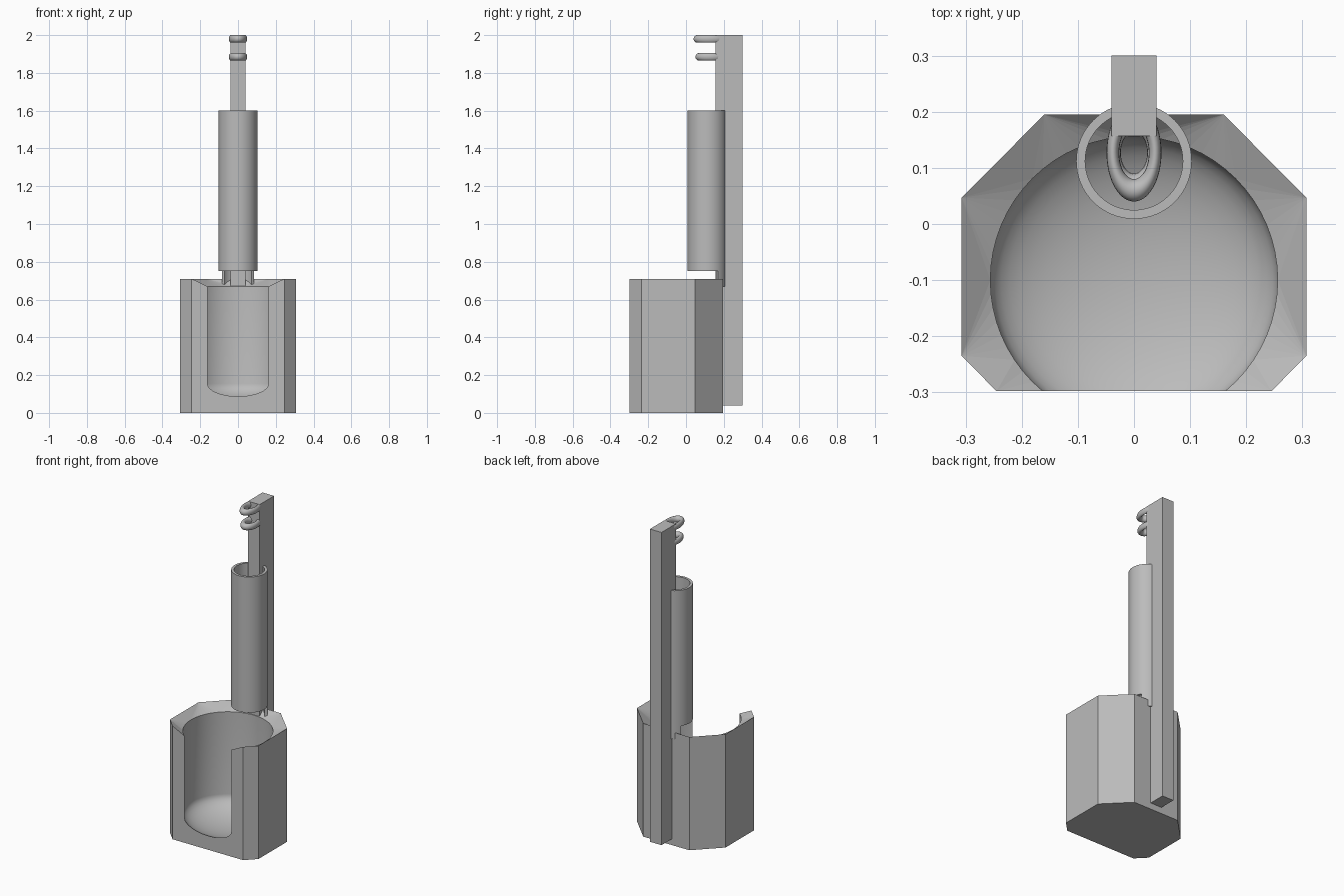
import bpy, bmesh, math
from mathutils import Matrix, Vector

cube = bpy.data.objects.get("Cube")
if cube:
    bpy.data.objects.remove(cube, do_unlink=True)

grey = bpy.data.materials.new("plain grey")
grey.use_nodes = True
COLOUR = (0.5, 0.5, 0.5, 1)
grey.diffuse_color = COLOUR
grey.node_tree.nodes["Principled BSDF"].inputs["Base Color"].default_value = COLOUR


def finish(bm, name, smooth_angle=None):
    bmesh.ops.recalc_face_normals(bm, faces=bm.faces)
    mesh = bpy.data.meshes.new(name)
    if smooth_angle:
        for f in bm.faces:
            f.smooth = True
    bm.to_mesh(mesh)
    bm.free()
    if smooth_angle:
        mesh.set_sharp_from_angle(angle=math.radians(smooth_angle))
    mesh.materials.append(grey)
    obj = bpy.data.objects.new(name, mesh)
    bpy.context.collection.objects.link(obj)
    return obj


def revolve(bm, profile, centre_y, steps, start=0, sweep=360, closed=False):
    """Turn a (radius, z) profile about a vertical axis."""
    turn = Matrix.Rotation(math.radians(start), 3, 'Z')
    axis = Vector((0, centre_y, 0))
    verts = [bm.verts.new(axis + turn @ Vector((r, 0, z))) for r, z in profile]
    pairs = list(zip(verts, verts[1:]))
    if closed:
        pairs.append((verts[-1], verts[0]))
    edges = [bm.edges.new(p) for p in pairs]
    bmesh.ops.spin(bm, geom=verts + edges, cent=axis, axis=(0, 0, 1),
                   angle=math.radians(sweep), steps=steps)
    bmesh.ops.remove_doubles(bm, verts=bm.verts, dist=0.0001)


# Holder: an eight-sided block with a round, bowl-bottomed bore open at the front
FRONT, TOP, RIM = -0.298, 0.71, 0.67
BORE_Y, BORE_R, FLOOR, BOWL = -0.1, 0.256, 0.155, 0.107

bm = bmesh.new()
arc = [math.radians(90 * i / 12) for i in range(13)]
profile = [(BORE_R * math.sin(a), FLOOR - BOWL * math.cos(a)) for a in arc]
revolve(bm, profile + [(BORE_R, RIM)], BORE_Y, 64)
bmesh.ops.bisect_plane(bm, geom=bm.verts[:] + bm.edges[:] + bm.faces[:], dist=0.00001,
                       plane_co=(0, FRONT, 0), plane_no=(0, -1, 0), clear_outer=True)
for f in bm.faces:
    f.smooth = True


def heading(v):
    return math.atan2(v.co.x, v.co.y - BORE_Y)


inner = sorted((v for v in bm.verts if v.co.z > RIM - 0.001), key=heading)
mouth = sorted((v for v in bm.verts if v.co.y < FRONT + 0.0001),
               key=lambda v: (round(v.co.x, 3), v.co.z if v.co.x > 0 else -v.co.z))

half = [(-0.245, FRONT), (-0.307, -0.235), (-0.307, 0.047), (-0.16, 0.195)]
outline = half + [(-x, y) for x, y in reversed(half)]
outer = [bm.verts.new((x, y, TOP)) for x, y in outline]
base = [bm.verts.new((x, y, 0)) for x, y in outline]
bm.faces.new(base)
for i in range(len(outline) - 1):
    bm.faces.new((base[i], base[i + 1], outer[i + 1], outer[i]))
bm.faces.new([base[0], base[-1], outer[-1]] + mouth[::-1] + [outer[0]])

# Sloping faceted rim between the outline and the bore
i = j = 0
while i < len(outer) - 1 or j < len(inner) - 1:
    step_outer = j == len(inner) - 1 or (
        i < len(outer) - 1 and
        heading(outer[i]) + heading(outer[i + 1]) < heading(inner[j]) + heading(inner[j + 1]))
    if step_outer:
        bm.faces.new((outer[i], outer[i + 1], inner[j]))
        i += 1
    else:
        bm.faces.new((outer[i], inner[j + 1], inner[j]))
        j += 1
finish(bm, "holder")

# Back post
bm = bmesh.new()
bmesh.ops.create_cube(bm, size=1)
low, high = Vector((-0.04, 0.157, 0.04)), Vector((0.04, 0.3, 2))
bmesh.ops.scale(bm, vec=high - low, verts=bm.verts)
bmesh.ops.translate(bm, vec=(low + high) / 2, verts=bm.verts)
finish(bm, "back_post")

# Open tube on the post, and the strip of its wall that runs down to the holder
TUBE_Y, TUBE_R, TUBE_IN = 0.112, 0.103, 0.087


def wall(z0, z1):
    return [(TUBE_IN, z0), (TUBE_R, z0), (TUBE_R, z1), (TUBE_IN, z1)]


bm = bmesh.new()
revolve(bm, wall(0.75, 1.6), TUBE_Y, 64, closed=True)
finish(bm, "tube", 30)

bm = bmesh.new()
revolve(bm, wall(0.67, 0.75), TUBE_Y, 20, start=34, sweep=112, closed=True)
bmesh.ops.holes_fill(bm, edges=[e for e in bm.edges if e.is_boundary], sides=4)
finish(bm, "tube_support", 30)

# Two oval loops near the top of the post
for name, z, reach in (("upper_loop", 1.98, 0.087), ("lower_loop", 1.885, 0.077)):
    bpy.ops.mesh.primitive_torus_add(major_radius=reach - 0.02, minor_radius=0.02,
                                     major_segments=48, minor_segments=16,
                                     location=(0, 0.127, z))
    loop = bpy.context.object
    loop.name = name
    loop.scale.x = 0.049 / reach
    loop.data.materials.append(grey)
    bpy.ops.object.shade_smooth()
